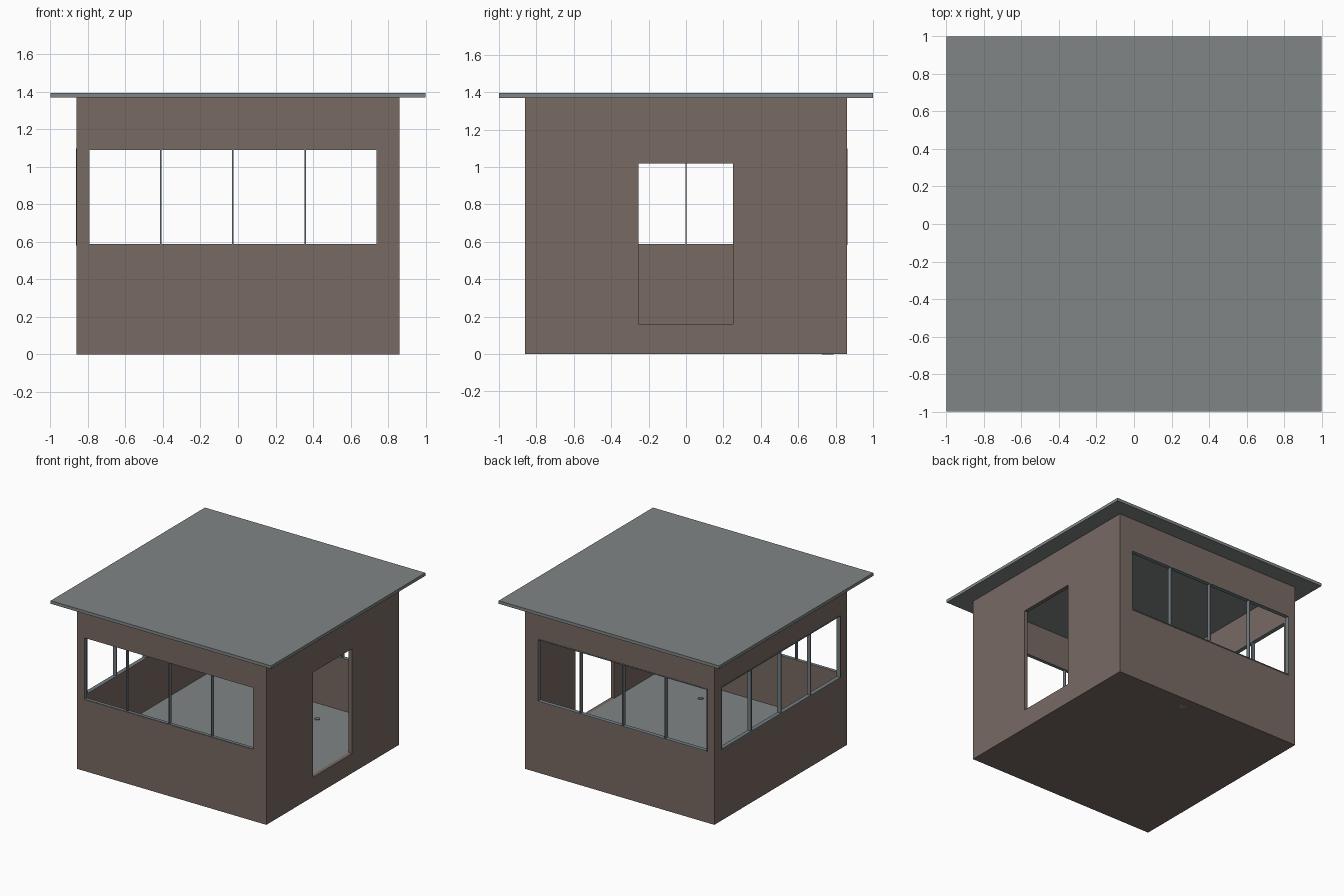
import bpy, bmesh
from mathutils import Matrix, Vector

if "Cube" in bpy.data.objects:
    bpy.data.objects.remove(bpy.data.objects["Cube"])


def material(name, rgb):
    m = bpy.data.materials.new(name)
    m.diffuse_color = (*rgb, 1)
    m.use_nodes = True
    m.node_tree.nodes["Principled BSDF"].inputs["Base Color"].default_value = m.diffuse_color
    return m


BROWN = material("brown wall", (0.188, 0.144, 0.127))
GREY = material("grey sheet", (0.215, 0.235, 0.235))
FRAME = material("blue grey frame", (0.17, 0.205, 0.22))
KNOB = material("dull tan fitting", (0.20, 0.16, 0.13))


def finish(bm, name, mat):
    me = bpy.data.meshes.new(name)
    bm.to_mesh(me)
    bm.free()
    ob = bpy.data.objects.new(name, me)
    bpy.context.collection.objects.link(ob)
    if mat:
        me.materials.append(mat)
    return ob


def add_box(bm, lo, hi):
    lo, hi = Vector(lo), Vector(hi)
    mtx = Matrix.Translation((lo + hi) / 2) @ Matrix.Diagonal((*(hi - lo), 1))
    bmesh.ops.create_cube(bm, size=1, matrix=mtx)


def box(name, lo, hi, mat=None):
    bm = bmesh.new()
    add_box(bm, lo, hi)
    return finish(bm, name, mat)


def disc(name, x, y, z, r, h, mat):
    bm = bmesh.new()
    bmesh.ops.create_cone(bm, cap_ends=True, segments=12, radius1=r, radius2=r,
                          depth=h, matrix=Matrix.Translation((x, y, z)))
    return finish(bm, name, mat)


W, T = 0.86, 0.03          # half width and thickness of the walls
FLOOR, TOP = 0.16, 1.37
Z0, Z1 = 0.585, 1.095      # window sill and head
X0, X1 = -0.797, 0.743     # front and back window span
Y0, Y1 = -0.77, 0.77       # left window span

# Walls with solid base, hollowed out and cut by the openings
walls = box("walls", (-W, -W, 0), (W, W, TOP), BROWN)
I = W - T
cuts = [
    ((-I, -I, FLOOR - 0.005), (I, I, TOP + 0.1)),        # room
    ((X0, -1, Z0), (X1, -0.7, Z1)),                      # front window
    ((X0, 0.7, Z0), (X1, 1, Z1)),                        # back window
    ((-1, Y0, Z0), (-0.7, Y1, Z1)),                      # left window
    ((0.7, -0.255, FLOOR), (1, 0.25, 1.02)),             # doorway
]
for lo, hi in cuts:
    cutter = box("cutter", lo, hi)
    cutter.hide_render = True
    mod = walls.modifiers.new("cut", 'BOOLEAN')
    mod.operation, mod.solver, mod.object = 'DIFFERENCE', 'EXACT', cutter
    bpy.context.view_layer.objects.active = walls
    bpy.ops.object.modifier_apply(modifier=mod.name)
    bpy.data.objects.remove(cutter)

# Floor sheet and flat overhanging roof
box("floor", (-I, -I, FLOOR - 0.005), (I, I, FLOOR), GREY)
box("roof", (-1, -1, TOP), (1, 1, 1.395), GREY)


# Window frames: border plus three mullions, depth range d0..d1 across the wall
def window(name, a0, a1, d0, d1, along_x):
    bm = bmesh.new()
    b = 0.008

    def bar(u0, u1, z0, z1):
        if along_x:
            add_box(bm, (u0, d0, z0), (u1, d1, z1))
        else:
            add_box(bm, (d0, u0, z0), (d1, u1, z1))

    bar(a0, a1, Z0 - 0.003, Z0 + 0.004)
    bar(a0, a1, Z1 - 0.004, Z1 + 0.003)
    for i in range(5):
        u = a0 + (a1 - a0) * i / 4
        bar(max(a0, u - b / 2), min(a1, u + b / 2), Z0, Z1)
    finish(bm, name, FRAME)


window("front_window_frame", X0, X1, -W + 0.002, -I, True)
window("back_window_frame", X0, X1, I, W + 0.004, True)
window("left_window_frame", Y0, Y1, -W - 0.004, -I, False)

# Small floor fittings and the underside plug
for y in (-0.62, 0.6):
    disc("floor_fitting", 0.3, y, FLOOR + 0.003, 0.02, 0.006, KNOB)
disc("underside_plug", 0.166, 0.758, 0.001, 0.03, 0.004, GREY)
